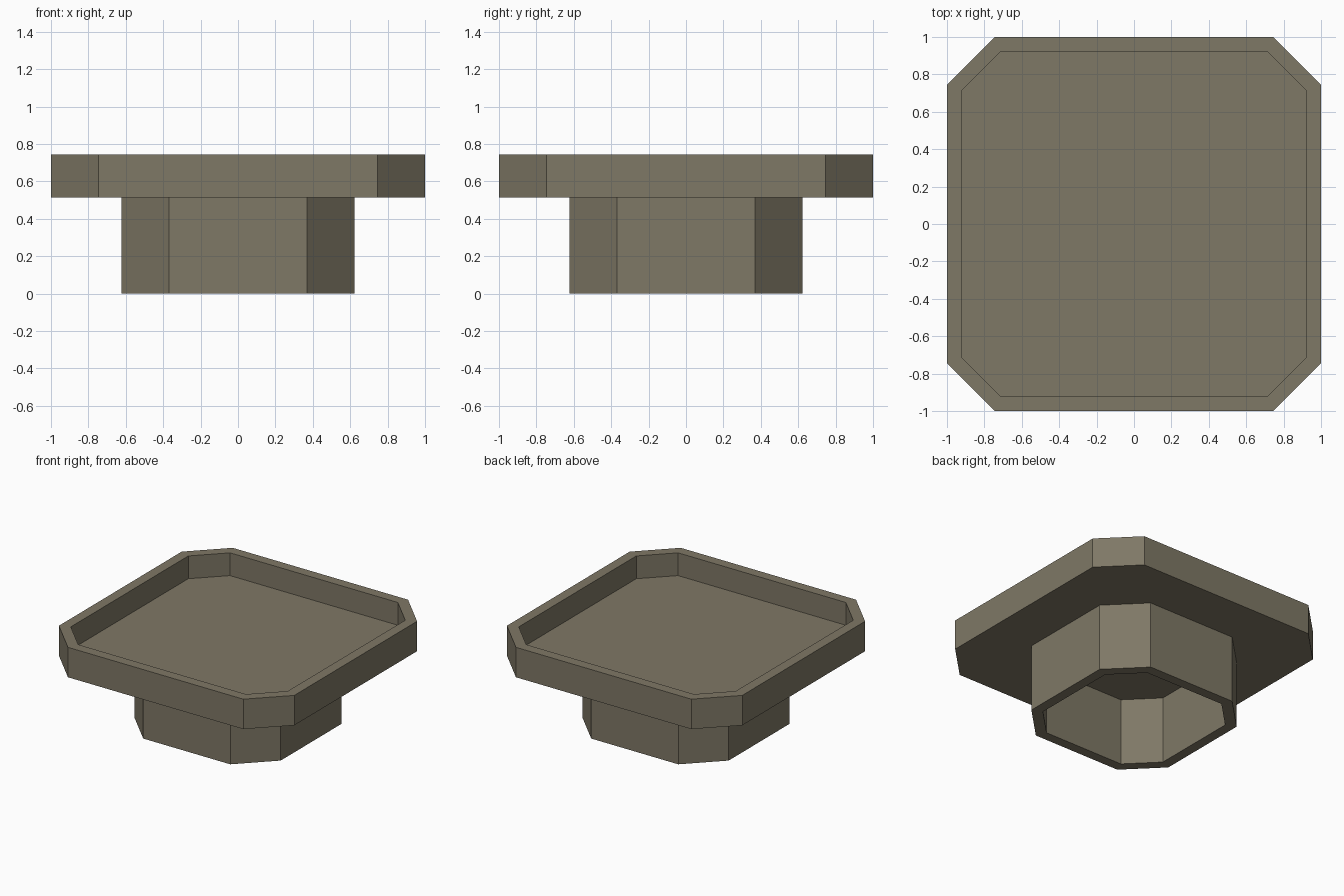
import bpy
import bmesh

cube = bpy.data.objects.get("Cube")
if cube:
    bpy.data.objects.remove(cube, do_unlink=True)

# Single matte stone-brown colour
stone = bpy.data.materials.new("stone brown")
stone.use_nodes = True
colour = (0.212, 0.188, 0.133, 1)
stone.diffuse_color = colour
bsdf = next(n for n in stone.node_tree.nodes if n.type == "BSDF_PRINCIPLED")
bsdf.inputs["Base Color"].default_value = colour
bsdf.inputs["Roughness"].default_value = 0.9


def octagon(bm, half, flat, z):
    """Ring of a square with cut corners, counter-clockwise from above."""
    points = [(half, -flat), (half, flat), (flat, half), (-flat, half),
              (-half, flat), (-half, -flat), (-flat, -half), (flat, -half)]
    return [bm.verts.new((x, y, z)) for x, y in points]


def loft(name, sections, cap_ends):
    """Join successive rings with flat quads, optionally closing both ends."""
    bm = bmesh.new()
    rings = [octagon(bm, *section) for section in sections]
    for a, b in zip(rings, rings[1:]):
        for i in range(len(a)):
            j = (i + 1) % len(a)
            bm.faces.new((a[i], a[j], b[j], b[i]))
    if cap_ends:
        bm.faces.new(rings[0][::-1])
        bm.faces.new(rings[-1])
    mesh = bpy.data.meshes.new(name)
    bm.to_mesh(mesh)
    bm.free()
    mesh.materials.append(stone)
    obj = bpy.data.objects.new(name, mesh)
    bpy.context.collection.objects.link(obj)
    return obj


TRAY_BASE, TRAY_TOP, TRAY_FLOOR = 0.515, 0.745, 0.57

# Shallow tray: underside, outer wall, rim, inner wall, floor
loft("tray", [(1.0, 0.745, TRAY_BASE), (1.0, 0.745, TRAY_TOP),
              (0.922, 0.713, TRAY_TOP), (0.922, 0.713, TRAY_FLOOR)], True)

# Hollow foot, open below and closed above by the tray's underside
loft("foot", [(0.545, 0.337, TRAY_BASE), (0.545, 0.337, 0),
              (0.622, 0.37, 0), (0.622, 0.37, TRAY_BASE)], False)
